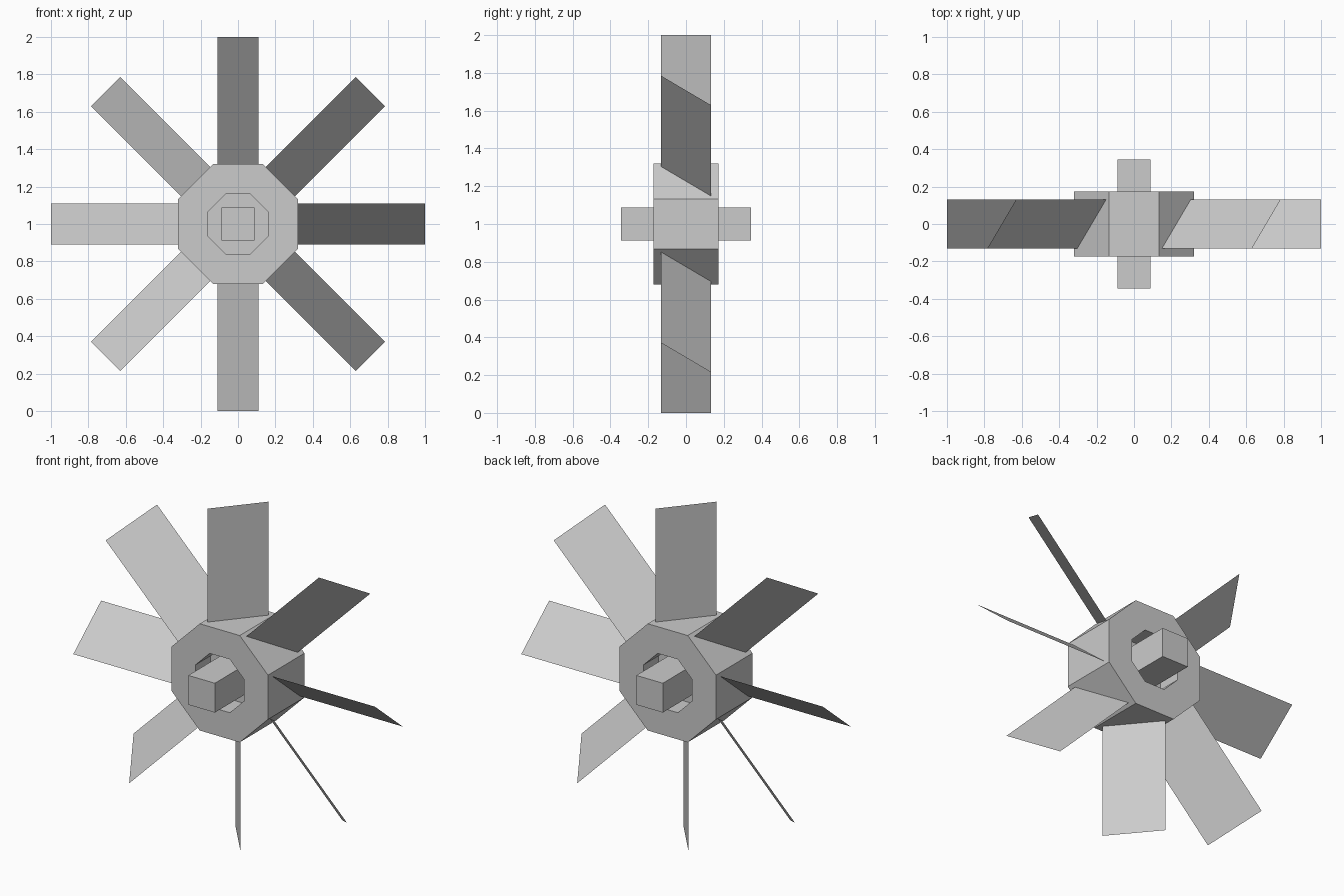
import bpy, bmesh
from math import pi, cos, sin
from mathutils import Matrix, Vector

if "Cube" in bpy.data.objects:
    bpy.data.objects.remove(bpy.data.objects["Cube"])

CENTRE = Vector((0, 0, 1))


def finish(name, bm):
    bmesh.ops.recalc_face_normals(bm, faces=bm.faces)
    mesh = bpy.data.meshes.new(name)
    bm.to_mesh(mesh)
    bm.free()
    obj = bpy.data.objects.new(name, mesh)
    obj.location = CENTRE
    bpy.context.collection.objects.link(obj)
    return obj


def octagon(bm, apothem, y):
    r = apothem / cos(pi / 8)
    return [bm.verts.new((r * cos(a), y, r * sin(a)))
            for a in (pi / 8 + i * pi / 4 for i in range(8))]


# Octagonal hub with a recess on both sides and a web in the middle
outer, inner, half, web = 0.32, 0.16, 0.173, 0.03
bm = bmesh.new()
profile = [(inner, -web), (inner, -half), (outer, -half),
           (outer, half), (inner, half), (inner, web)]
rings = [octagon(bm, a, y) for a, y in profile]
for a, b in zip(rings, rings[1:]):
    for i in range(8):
        j = (i + 1) % 8
        bm.faces.new((a[i], a[j], b[j], b[i]))
bm.faces.new(rings[0])
bm.faces.new(rings[-1])
finish("hub", bm)

# Square axle through the hub
bm = bmesh.new()
bmesh.ops.create_cube(bm, size=1)
bmesh.ops.scale(bm, vec=(0.176, 0.69, 0.176), verts=bm.verts)
finish("axle", bm)

# Eight flat pitched blades
for k in range(8):
    bm = bmesh.new()
    corners = [(-0.11, -0.132, 0.318), (0.11, 0.132, 0.318),
               (0.11, 0.132, 1.0), (-0.11, -0.132, 1.0)]
    bm.faces.new([bm.verts.new(c) for c in corners])
    bm.transform(Matrix.Rotation(k * pi / 4, 4, 'Y'))
    finish(f"blade_{k + 1}", bm)
